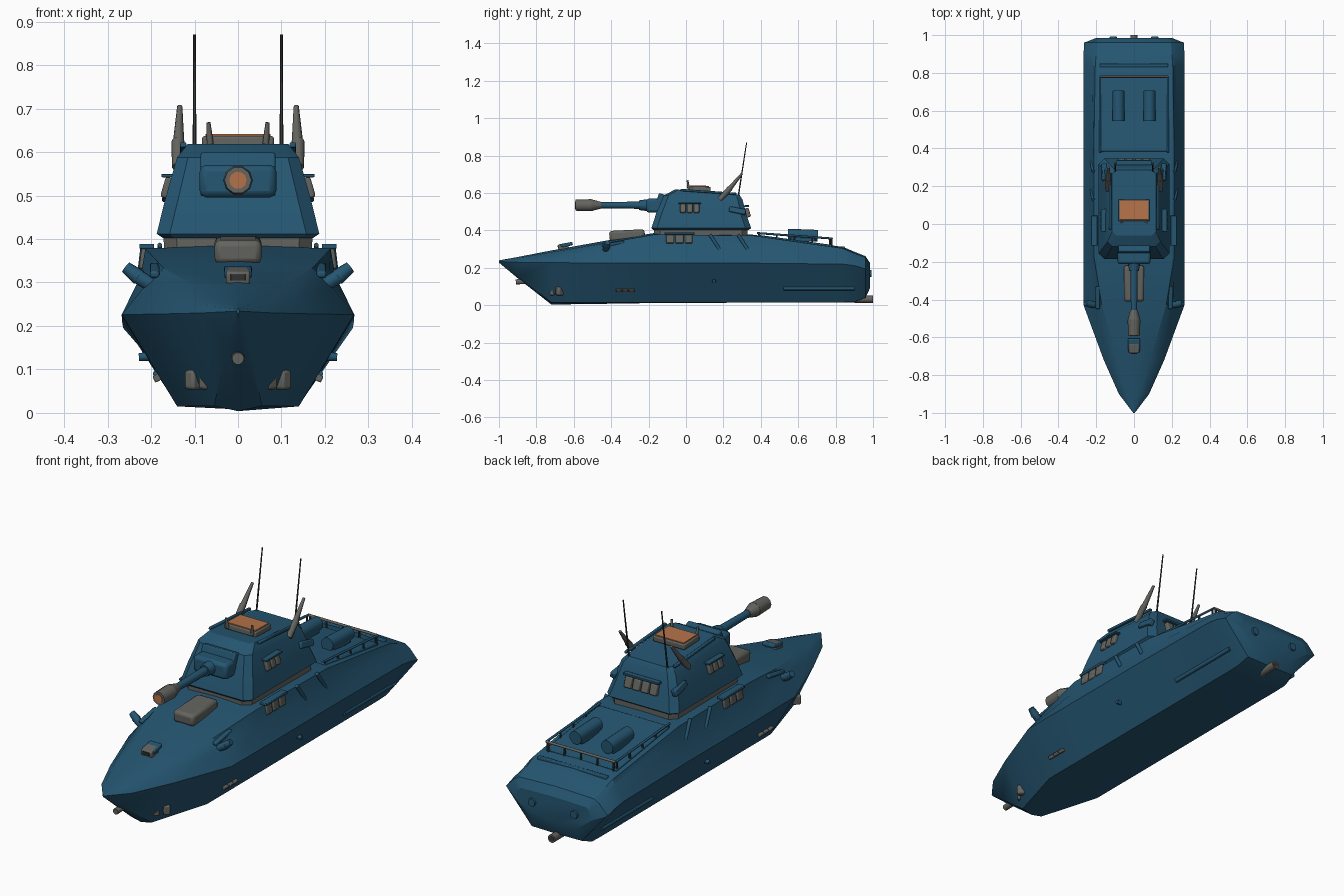
import bpy, bmesh, math
from mathutils import Vector


def material(name, rgb):
    m = bpy.data.materials.new(name)
    m.diffuse_color = (*rgb, 1)
    return m


BLUE = material("navy blue", (0.018, 0.092, 0.165))
GREY = material("warm grey", (0.125, 0.125, 0.115))
DARK = material("dark grey", (0.035, 0.04, 0.038))
ORANGE = material("orange", (0.46, 0.17, 0.065))


def finish(name, bm, mat, angle=30, bevel=0):
    bmesh.ops.recalc_face_normals(bm, faces=bm.faces[:])
    me = bpy.data.meshes.new(name)
    bm.to_mesh(me)
    bm.free()
    me.materials.append(mat)
    ob = bpy.data.objects.new(name, me)
    bpy.context.collection.objects.link(ob)
    if bevel:
        mod = ob.modifiers.new("bevel", 'BEVEL')
        mod.width, mod.segments = bevel, 2
    bpy.ops.object.select_all(action='DESELECT')
    bpy.context.view_layer.objects.active = ob
    ob.select_set(True)
    bpy.ops.object.shade_smooth_by_angle(angle=math.radians(angle))
    return ob


def loft(name, rings, mat, angle=30, bevel=0):
    bm = bmesh.new()
    vs = [[bm.verts.new(p) for p in r] for r in rings]
    n = len(vs[0])
    for a, b in zip(vs, vs[1:]):
        for i in range(n):
            j = (i + 1) % n
            bm.faces.new((a[i], a[j], b[j], b[i]))
    bm.faces.new(vs[0])
    bm.faces.new(vs[-1][::-1])
    return finish(name, bm, mat, angle, bevel)


def box(name, c, size, mat, rot=(0, 0, 0), bevel=0.005):
    bm = bmesh.new()
    bmesh.ops.create_cube(bm, size=1)
    for v in bm.verts:
        v.co = Vector(v.co) * Vector(size)
    ob = finish(name, bm, mat, 30, bevel)
    ob.location, ob.rotation_euler = c, rot
    return ob


def tube(name, a, b, r1, r2, mat, n=12, flat=1):
    a, b = Vector(a), Vector(b)
    q = (b - a).to_track_quat('Z', 'Y')
    rings = []
    for p, r in ((a, r1), (b, r2)):
        rings.append([p + q @ Vector((r * math.cos(t) , r * math.sin(t) * flat, 0))
                      for t in (2 * math.pi * i / n for i in range(n))])
    return loft(name, rings, mat, 50)


# hull: y, keel z, bottom x z, chine x z, mid x z, shoulder x z, deck z
stations = [
    (-1.0, .228, .002, .229, .004, .234, .003, .237, .002, .239, .24),
    (-.90, .145, .025, .155, .080, .230, .060, .245, .035, .252, .258),
    (-.72, .004, .055, .016, .160, .228, .130, .262, .085, .284, .293),
    (-.43, .008, .140, .015, .267, .226, .210, .298, .170, .332, .345),
    (-.17, .012, .140, .015, .268, .225, .224, .315, .213, .378, .386),
    (.36, .014, .140, .016, .268, .225, .224, .315, .213, .372, .377),
    (.84, .014, .140, .016, .267, .220, .222, .285, .205, .304, .312),
    (.90, .016, .140, .018, .267, .212, .222, .262, .200, .278, .286),
    (.96, .040, .130, .042, .264, .195, .222, .240, .195, .256, .262),
    (.985, .095, .110, .097, .200, .165, .190, .205, .170, .220, .224)]
rings = []
for y, zk, xb, zb, xc, zc, xm, zm, xs, zs, zt in stations:
    side = [(xb, zb), (xc, zc), (xm, zm), (xs, zs)]
    rings.append([(0, y, zk)] + [(x, y, z) for x, z in side] + [(0, y, zt)]
                 + [(-x, y, z) for x, z in side[::-1]])
loft("hull", rings, BLUE, 28)


# turret: chamfered rectangles stacked upward
def chamfered(hw, y0, y1, z0, z1, c):
    return [(-hw + c, y0, z0), (hw - c, y0, z0), (hw, y0 + c, z0), (hw, y1 - c, z1),
            (hw - c, y1, z1), (-hw + c, y1, z1), (-hw, y1 - c, z1), (-hw, y0 + c, z0)]


loft("turret_ring", [chamfered(.168, -.17, .33, .36, .36, .03),
                     chamfered(.172, -.17, .33, .408, .408, .03)], GREY)
loft("turret", [chamfered(.172, -.175, .335, .402, .402, .025),
                chamfered(.187, -.185, .348, .412, .412, .03),
                chamfered(.168, -.16, .325, .49, .48, .03),
                chamfered(.140, -.118, .302, .588, .565, .025),
                chamfered(.116, -.06, .285, .618, .592, .02)], BLUE, 25)

# gun and mantlet
box("mantlet_plate", (0, -.135, .545), (.172, .05, .10), BLUE, (-.3, 0, 0))
box("mantlet", (0, -.17, .533), (.176, .085, .075), BLUE, bevel=.015)
tube("gun_sleeve", (0, -.25, .535), (0, -.19, .535), .026, .034, BLUE)
tube("gun_barrel", (0, -.50, .535), (0, -.2, .535), .016, .02, BLUE)
tube("muzzle_taper", (0, -.505, .535), (0, -.455, .535), .033, .019, GREY, 10)
tube("muzzle", (0, -.59, .535), (0, -.505, .535), .031, .034, GREY, 10)
tube("muzzle_bore", (0, -.593, .535), (0, -.588, .535), .02, .02, ORANGE, 10)

# roof hatch
box("hatch_frame", (0, .073, .622), (.165, .115, .026), GREY, (-.03, 0, 0))
box("hatch_cover", (0, .073, .637), (.150, .102, .006), ORANGE, (-.03, 0, 0), .001)

# foredeck details
box("deck_vent", (0, -.315, .374), (.108, .19, .056), GREY, (.05, 0, 0), .014)
box("bow_periscope", (0, -.655, .313), (.056, .055, .034), GREY, (.2, 0, 0), .006)
box("bow_periscope_hood", (0, -.638, .324), (.064, .065, .018), BLUE, (.2, 0, 0))
box("periscope_lens", (0, -.684, .312), (.034, .004, .016), DARK, (.2, 0, 0), .001)
tube("bow_hook", (0, -.91, .125), (0, -.84, .13), .014, .017, GREY, 10)
tube("bow_drain", (0, -.755, .045), (0, -.71, .05), .012, .012, DARK, 8)
tube("stern_pipe", (0, .90, .032), (0, 1.0, .032), .019, .019, GREY)
tube("stern_pipe_bore", (0, .999, .032), (0, 1.001, .032), .013, .013, DARK)

# rear windows of the turret
for i in range(4):
    box("rear_window", (-.066 + i * .044, .328, .495), (.036, .026, .05), GREY, (.3, 0, 0))
box("rear_window_brow", (0, .325, .53), (.185, .025, .01), BLUE, bevel=.002)

# rear deck
box("engine_deck", (0, .58, .338), (.37, .40, .024), BLUE, (-.135, 0, 0), .004)
tube("rear_rail", (-.18, .78, .357), (.18, .78, .357), .006, .006, GREY, 8)
for i in range(5):
    x = -.17 + i * .085
    tube("rear_rail_post", (x, .78, .305), (x, .78, .357), .005, .005, DARK, 6)
box("stern_step", (0, .84, .304), (.36, .02, .02), BLUE, bevel=.004)

# mirrored parts
for s in (-1, 1):
    tube("antenna", (s * .1, .28, .585), (s * .1, .324, .87), .0045, .003, DARK, 6)
    tube("horn_base", (s * .138, .18, .565), (s * .138, .235, .625), .014, .015, GREY, 8)
    tube("horn", (s * .137, .225, .613), (s * .134, .30, .705), .014, .006, GREY, 8)
    tube("hatch_handle", (s * .064, .015, .62), (s * .068, .008, .668), .008, .005, GREY, 8)
    for i in range(3):
        box("turret_window", (s * .160, -.016 + i * .036, .517), (.026, .03, .048), GREY,
            (0, -s * .28, 0))
        box("hull_window", (s * .214, -.085 + i * .05, .355), (.022, .042, .05), GREY,
            (0, -s * .15, 0))
        box("lower_lamp", (s * .183, -.36 + i * .035, .082), (.024, .028, .016), GREY,
            (0, s * .5, 0), .003)
    box("turret_window_brow", (s * .160, .02, .546), (.032, .12, .008), BLUE, bevel=.002)
    box("hull_window_brow", (s * .21, -.035, .383), (.034, .16, .012), BLUE, bevel=.003)
    # twin bow lamps
    for i in range(2):
        box("bow_lamp", (s * (.068 + i * .032), -.71 + i * .035, .076), (.03, .04, .045), GREY,
            (0, 0, s * .75), .007)
    # shoulder mirrors
    tube("mirror_arm", (s * .195, -.43, .292), (s * .238, -.425, .318), .017, .017, BLUE, 10)
    tube("mirror", (s * .228, -.425, .312), (s * .258, -.42, .335), .019, .014, BLUE, 10)
    # turret side launchers, slanted hull bars
    box("side_launcher", (s * .158, .275, .505), (.026, .09, .03), BLUE, (-.2, -s * .28, 0))
    box("roof_rim", (s * .126, .12, .606), (.014, .30, .012), BLUE, (-.07, 0, 0), .003)
    for y in (.15, .30):
        tube("hull_bar", (s * .216, y - .022, .378), (s * .226, y + .03, .297), .009, .009, BLUE, 8)
    # storage drums on the rear deck
    tube("drum", (s * .082, .545, .378), (s * .082, .705, .372), .031, .031, BLUE, 16)
    box("drum_rest", (s * .082, .625, .355), (.05, .13, .03), BLUE)
    # side rails
    tube("side_rail", (s * .18, .38, .386), (s * .18, .78, .357), .0055, .0055, BLUE, 8)
    for i in range(5):
        y = .39 + i * .095
        tube("side_rail_post", (s * .18, y, .32), (s * .18, y, .385 - i * .007), .005, .005, DARK, 6)
    # rubbing strake and stern fittings
    tube("strake", (s * .186, .52, .09), (s * .186, .90, .09), .010, .010, BLUE, 8)
    tube("stern_plug", (s * .11, .97, .17), (s * .11, .993, .17), .022, .018, BLUE, 12)
    tube("side_plug", (s * .205, .15, .13), (s * .228, .15, .128), .011, .009, BLUE, 8)
    box("shoulder_strip", (s * .192, -.39, .328), (.022, .12, .016), BLUE, (.17, 0, 0))
